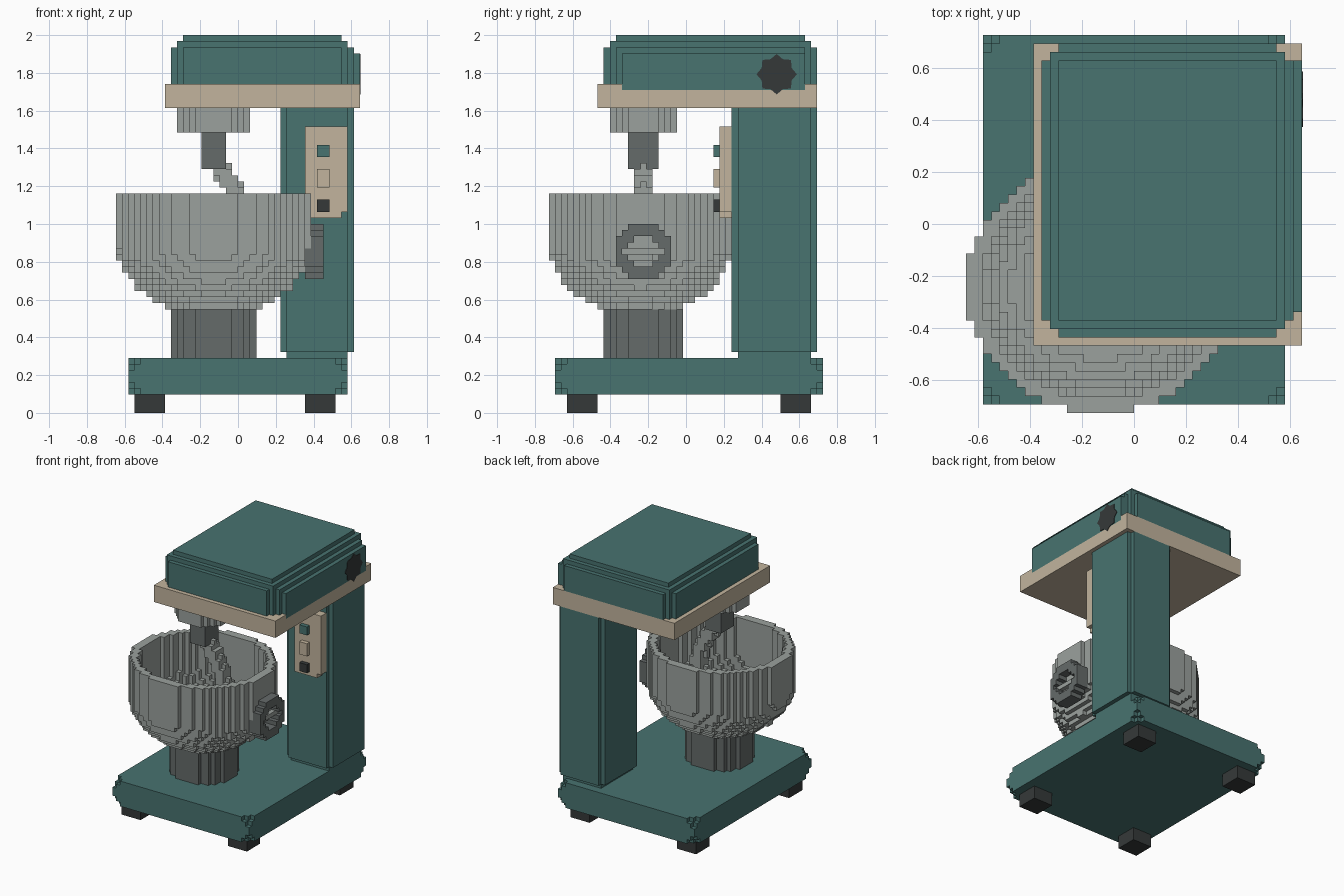
import bpy, bmesh, math
from mathutils import Vector

if "Cube" in bpy.data.objects:
    bpy.data.objects.remove(bpy.data.objects["Cube"], do_unlink=True)

H = 2 / 62                                   # block size
ORIGIN = Vector((-20 * H, -22.5 * H, 0))     # grid is 40 x 45 x 62 blocks


def material(name, rgb):
    lin = [((c / 255 + 0.055) / 1.055) ** 2.4 for c in rgb] + [1]
    m = bpy.data.materials.new(name)
    m.use_nodes = True
    m.diffuse_color = lin
    bsdf = m.node_tree.nodes["Principled BSDF"]
    bsdf.inputs["Base Color"].default_value = lin
    bsdf.inputs["Roughness"].default_value = 0.7
    return m


TEAL = material("teal", (72, 115, 112))
CREAM = material("cream", (194, 180, 157))
STEEL = material("light steel", (155, 161, 157))
GREY = material("dark steel", (101, 107, 106))
BLACK = material("charcoal", (53, 57, 57))


def finish(name, bm, mat):
    me = bpy.data.meshes.new(name)
    bm.normal_update()
    bm.to_mesh(me)
    bm.free()
    me.materials.append(mat)
    ob = bpy.data.objects.new(name, me)
    bpy.context.scene.collection.objects.link(ob)
    return ob


def box(lo, hi, keep=lambda d: True):
    """Blocks of a box; keep() gets the sorted distances to the nearest faces."""
    return {(x, y, z) for x in range(lo[0], hi[0]) for y in range(lo[1], hi[1])
            for z in range(lo[2], hi[2])
            if keep(sorted(min(p - a, b - 1 - p) for p, a, b in zip((x, y, z), lo, hi)))}


def disc(cx, cy, rx, ry, z0, z1):
    return {(x, y, z) for x in range(40) for y in range(45) for z in range(z0, z1)
            if ((x + .5 - cx) / rx) ** 2 + ((y + .5 - cy) / ry) ** 2 < 1}


def blocks(name, cells, mat, merge=True):
    """Skin a set of blocks with its exposed faces only."""
    bm = bmesh.new()
    verts = {}

    def vert(p):
        if p not in verts:
            verts[p] = bm.verts.new(ORIGIN + Vector(p) * H)
        return verts[p]

    for c in cells:
        for axis in range(3):
            u, v = (axis + 1) % 3, (axis + 2) % 3
            for side in (0, 1):
                n = list(c)
                n[axis] += 1 if side else -1
                if tuple(n) in cells:
                    continue
                loop = []
                for du, dv in ((0, 0), (1, 0), (1, 1), (0, 1)):
                    p = list(c)
                    p[axis] += side
                    p[u] += du
                    p[v] += dv
                    loop.append(vert(tuple(p)))
                bm.faces.new(loop if side else loop[::-1])
    if merge:
        bmesh.ops.dissolve_limit(bm, angle_limit=0.01, verts=bm.verts[:], edges=bm.edges[:])
    return finish(name, bm, mat)


# Base plate with nibbled corners, and four feet
blocks("base", box((2, 1, 3), (38, 45, 9), lambda d: sum(d) >= 2), TEAL)
for xn, x in (("right", 3), ("left", 31)):
    for yn, y in (("front", 3), ("back", 38)):
        blocks(f"{yn}_{xn}_foot", box((x, y, 0), (x + 5, y + 5, 3)), BLACK)

# Column with chamfered edges
column = box((27, 30, 9), (39, 44, 54), lambda d: d[0] + d[1] >= 1)
blocks("column", {c for c in column if c[2] < 50}, TEAL)

# Control panel and buttons
panel = box((31, 28, 32), (38, 30, 47)) - box((37, 28, 32), (38, 30, 33))
blocks("control_panel", panel, CREAM)
for name, z0, z1, mat in (("top_button", 42, 44, TEAL), ("middle_button", 37, 40, CREAM),
                          ("bottom_button", 33, 35, BLACK)):
    blocks(name, box((33, 27, z0), (35, 28, z1)), mat)

# Motor head: trim band below, stepped housing above, raised side plate
side_plate = box((39, 12, 53), (40, 42, 59))
blocks("trim_band", box((8, 8, 50), (40, 44, 54)) - side_plate, CREAM)
housing = box((9, 9, 48), (39, 44, 62), lambda d: d[0] + d[1] >= 2)
blocks("head_housing", {c for c in housing if c[2] >= 54} | side_plate, TEAL)

# Eight-pointed speed knob on the side
bm = bmesh.new()
centre = Vector((0, 0.48, 1.793))
rings = []
for x in (0.60, 0.649):
    ring = []
    for k in range(16):
        r, a = (0.107, 0.086)[k % 2], k * math.tau / 16
        ring.append(bm.verts.new(centre + Vector((x, r * math.cos(a), r * math.sin(a)))))
    rings.append(ring)
bm.faces.new(rings[0][::-1])
bm.faces.new(rings[1])
for k in range(16):
    j = (k + 1) % 16
    bm.faces.new((rings[0][k], rings[0][j], rings[1][j], rings[1][k]))
finish("speed_knob", bm, BLACK)

# Drive hub and shaft
blocks("drive_hub", disc(16, 15.5, 6.1, 5.6, 46, 50), STEEL, False)
blocks("drive_shaft", disc(16, 15.5, 2.3, 2.8, 40, 46), GREY, False)

# Hook: blocks near a bent path
path = [Vector(p) for p in ((17, 15.5, 40), (20, 15.5, 36), (21.5, 15.5, 31),
                            (20, 15.5, 26), (16, 15.5, 24), (12, 15.5, 26))]
hook = set()
for a, b in zip(path, path[1:]):
    for i in range(13):
        p = a.lerp(b, i / 12)
        near = box([int(c) - 2 for c in p], [int(c) + 3 for c in p])
        hook |= {c for c in near if (Vector(c) + Vector((.5, .5, .5)) - p).length < 1.55}
blocks("dough_hook", hook, STEEL, False)

# Bowl: straight rim over a half ellipsoid, hollowed by a smaller one
def dome(rx, ry, depth, z0):
    cells = set()
    for z in range(z0, 36):
        s = math.sqrt(1 - (max(0, 28 - z - .5) / depth) ** 2)
        cells |= disc(16, 15, rx * s, ry * s, z, z + 1)
    return cells


blocks("bowl", dome(16.05, 15.05, 12, 17) - dome(14.2, 13.2, 10, 19), STEEL, False)
blocks("bowl_pedestal", disc(16, 15.5, 7.1, 6.6, 9, 17), GREY, False)

# Ring handle on the side of the bowl, with a cross bar
bar = box((31, 12, 26), (33, 19, 27))
ring = {(x, y, z) for x in range(31, 34) for y in range(11, 20) for z in range(22, 31)
        if 2.6 < math.hypot(y + .5 - 15.5, z + .5 - 26.5) < 4.6}
slot = box((31, 12, 26), (34, 19, 27))
blocks("bowl_handle", ring - slot, GREY, False)
blocks("handle_bar", bar, STEEL)
